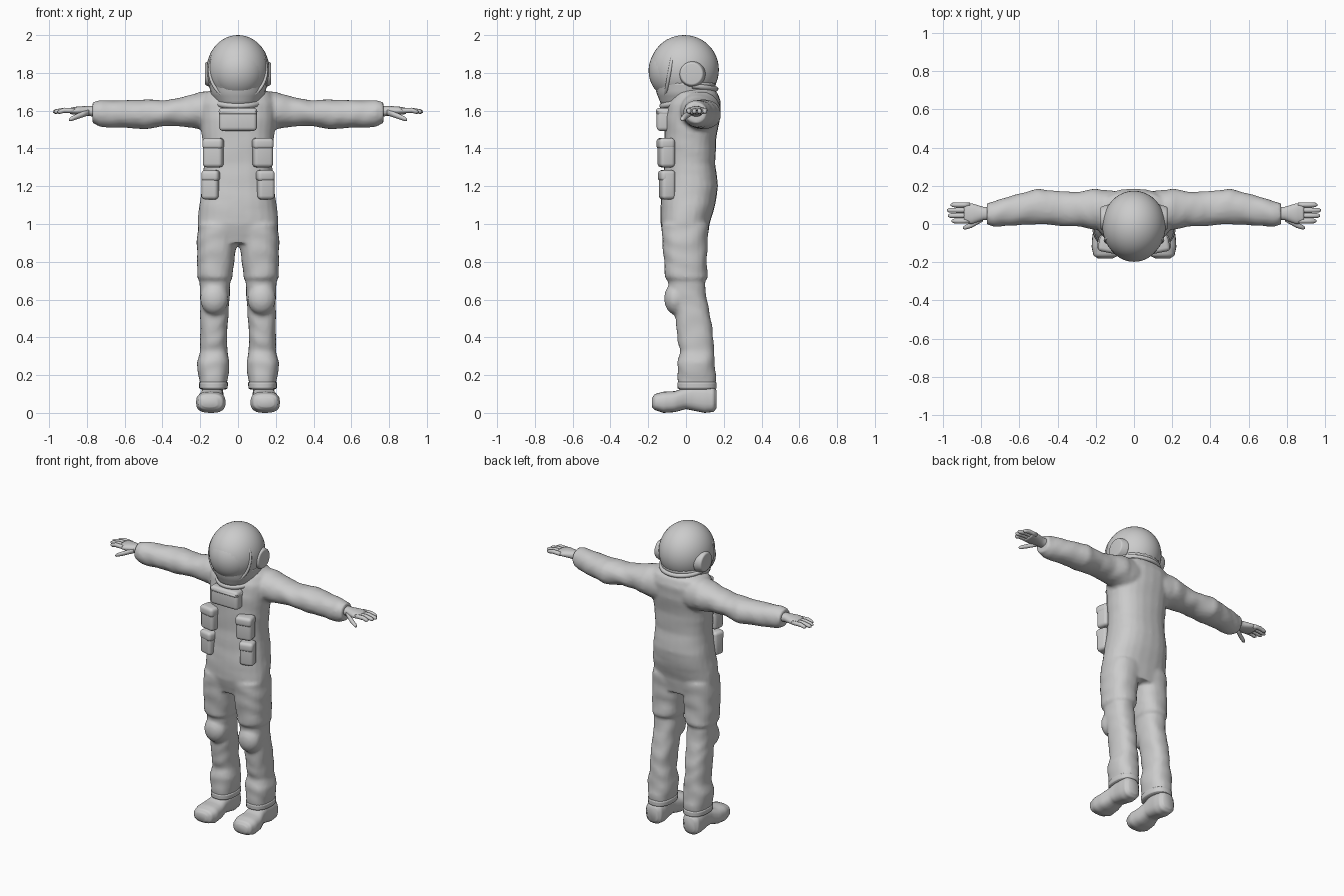
import bpy
import bmesh
from math import sin, cos, pi
from mathutils import Matrix

default_cube = bpy.data.objects.get("Cube")
if default_cube:
    bpy.data.objects.remove(default_cube, do_unlink=True)

# One plain grey for the whole figure
GREY = (0.6, 0.6, 0.6, 1)
suit_grey = bpy.data.materials.new("suit grey")
suit_grey.use_nodes = True
suit_grey.diffuse_color = GREY
suit_grey.node_tree.nodes["Principled BSDF"].inputs["Base Color"].default_value = GREY


def finish(name, bm, voxel=0, smooth=0, mirror=False, bevel=0):
    """Turn a bmesh into a smooth shaded object with its modifiers."""
    bmesh.ops.recalc_face_normals(bm, faces=bm.faces)
    mesh = bpy.data.meshes.new(name)
    bm.to_mesh(mesh)
    bm.free()
    for polygon in mesh.polygons:
        polygon.use_smooth = True
    mesh.materials.append(suit_grey)
    obj = bpy.data.objects.new(name, mesh)
    bpy.context.collection.objects.link(obj)
    if bevel:
        mod = obj.modifiers.new("rounded edges", "BEVEL")
        mod.width, mod.segments = bevel, 4
    if voxel:
        mod = obj.modifiers.new("blend", "REMESH")
        mod.mode, mod.voxel_size, mod.use_smooth_shade = "VOXEL", voxel, True
    if smooth:
        mod = obj.modifiers.new("relax", "SMOOTH")
        mod.factor, mod.iterations = 0.5, smooth
    if mirror:
        obj.modifiers.new("other side", "MIRROR")


def loft(bm, axis, rows, side=1, ripple=0.0, power=2.4, count=24, steps=4):
    """Skin rounded sections; each row is a station and its two spans."""
    dense = []
    for a, b in zip(rows, rows[1:]):
        for k in range(steps):
            dense.append([u + (v - u) * k / steps for u, v in zip(a, b)])
    dense.append(rows[-1])
    rings = []
    for t, u0, u1, v0, v1 in dense:
        ring = []
        for i in range(count):
            angle = 2 * pi * i / count
            c, s = cos(angle), sin(angle)
            fold = 1 + ripple * sin(t * 55 + 2 * sin(angle * 2 + t * 9))
            c = abs(c) ** (2 / power) * (1 if c > 0 else -1) * fold
            s = abs(s) ** (2 / power) * (1 if s > 0 else -1) * fold
            u = (u0 + u1 + (u1 - u0) * c) / 2
            v = (v0 + v1 + (v1 - v0) * s) / 2
            x, y, z = {"x": (t, u, v), "y": (u, t, v), "z": (u, v, t)}[axis]
            ring.append(bm.verts.new((x * side, y, z)))
        rings.append(ring)
    for lower, upper in zip(rings, rings[1:]):
        for i in range(count):
            j = (i + 1) % count
            bm.faces.new((lower[i], lower[j], upper[j], upper[i]))
    bm.faces.new(rings[0])
    bm.faces.new(rings[-1])


def ball(bm, centre, radii):
    matrix = Matrix.Translation(centre) @ Matrix.Diagonal((*radii, 1))
    bmesh.ops.create_uvsphere(bm, u_segments=40, v_segments=24, radius=1, matrix=matrix)


def finger(bm, points):
    """A slim rounded finger; each point is a place and a radius."""
    loft(bm, "x", [(x, y - r, y + r, z - r, z + r) for x, y, z, r in points],
         power=2, count=12, steps=2)


def tube(name, points, radius, cyclic=False):
    curve = bpy.data.curves.new(name, "CURVE")
    curve.dimensions, curve.bevel_depth, curve.bevel_resolution = "3D", radius, 3
    curve.use_fill_caps = True
    spline = curve.splines.new("POLY")
    spline.points.add(len(points) - 1)
    for point, place in zip(spline.points, points):
        point.co = (*place, 1)
    spline.use_cyclic_u = cyclic
    spline.use_smooth = True
    curve.materials.append(suit_grey)
    bpy.context.collection.objects.link(bpy.data.objects.new(name, curve))


# Suit: knee pads, torso, legs and sleeves blended into one skin
suit = bmesh.new()
for side in (1, -1):
    ball(suit, (side * .125, -.055, .605), (.075, .06, .085))
loft(suit, "z", [
    (.9, -.2, .2, -.11, .11), (1, -.215, .215, -.135, .125), (1.1, -.205, .205, -.135, .155),
    (1.2, -.19, .19, -.125, .17), (1.32, -.18, .18, -.115, .155), (1.45, -.19, .19, -.115, .16),
    (1.56, -.2, .2, -.115, .18), (1.64, -.2, .2, -.1, .185), (1.69, -.18, .18, -.07, .17),
    (1.72, -.12, .12, -.05, .14)], ripple=.006)
for side in (1, -1):
    loft(suit, "z", [
        (.14, .06, .2, -.04, .155), (.2, .05, .21, -.045, .16), (.27, .045, .218, -.045, .15),
        (.33, .055, .2, -.03, .15), (.38, .06, .2, -.045, .145), (.45, .055, .2, -.05, .14),
        (.53, .05, .2, -.06, .125), (.6, .045, .2, -.085, .11), (.7, .04, .205, -.095, .1),
        (.715, .03, .215, -.11, .115), (.82, .018, .217, -.118, .11), (.9, .003, .218, -.125, .115),
        (1, -.02, .212, -.13, .12)], side, ripple=.02)
    loft(suit, "x", [
        (.08, -.04, .17, 1.48, 1.7), (.2, -.03, .185, 1.5, 1.7), (.28, -.015, .17, 1.515, 1.675),
        (.38, -.01, .17, 1.52, 1.655), (.5, .0, .185, 1.5, 1.66), (.58, -.005, .165, 1.51, 1.655),
        (.67, -.01, .14, 1.51, 1.655), (.73, -.015, .12, 1.515, 1.655),
        (.77, -.005, .11, 1.535, 1.645)], side, ripple=.02, power=2.1)
finish("suit", suit, voxel=.012, smooth=2)

# Trouser cuff hem
cuff = bmesh.new()
loft(cuff, "z", [(.125, .065, .195, -.035, .15), (.13, .055, .205, -.045, .162),
                 (.16, .053, .207, -.046, .162), (.17, .065, .195, -.035, .15)])
finish("trouser_cuff", cuff, mirror=True)

# Boots with a heel and a turned up toe
boot = bmesh.new()
loft(boot, "y", [
    (-.18, .11, .19, .03, .08), (-.165, .08, .212, .015, .1), (-.12, .066, .222, .0, .112),
    (-.06, .07, .218, .004, .115), (.0, .078, .2, .02, .135), (.04, .078, .196, .012, .15),
    (.1, .075, .198, .0, .15), (.145, .08, .195, .005, .14), (.162, .1, .175, .025, .12)],
    power=2.7)
finish("boot", boot, mirror=True)
ankle = bmesh.new()
loft(ankle, "z", [(.05, .085, .19, -.02, .15), (.18, .075, .19, -.02, .145)])
finish("boot_ankle", ankle, mirror=True)

# Open hand with four fingers and a lowered thumb
hand = bmesh.new()
loft(hand, "x", [(.74, .02, .09, 1.565, 1.625), (.79, .02, .09, 1.572, 1.625),
                 (.85, .0, .108, 1.578, 1.622), (.89, .005, .11, 1.582, 1.614)], power=2.2)
for index, reach in enumerate((.955, .975, .98, .96)):
    y = .016 + index * .028
    finger(hand, [(.86, y, 1.6, .013), (.92, y, 1.602, .0135),
                  (reach - .012, y, 1.595, .012), (reach, y, 1.594, .005)])
finger(hand, [(.79, .03, 1.592, .016), (.85, -.005, 1.57, .015),
              (.885, -.018, 1.556, .012), (.895, -.02, 1.552, .005)])
finish("hand", hand, mirror=True)

# Helmet shell and the flared collar below it
helmet = bmesh.new()
ball(helmet, (0, -.01, 1.817), (.166, .184, .183))
finish("helmet", helmet)
collar = bmesh.new()
loft(collar, "z", [(1.61, -.1, .1, -.1, .12), (1.64, -.12, .12, -.135, .135),
                   (1.69, -.145, .145, -.155, .15), (1.75, -.155, .155, -.17, .16)], power=2)
finish("helmet_collar", collar)

# Visor dome and its rim
visor = bmesh.new()
ball(visor, (0, -.052, 1.812), (.146, .146, .155))
finish("visor", visor)
turn = [2 * pi * i / 40 for i in range(40)]
tube("visor_rim", [(.15 * cos(a), -.085 + .03 * sin(a), 1.815 + .158 * sin(a)) for a in turn],
     .009, cyclic=True)

# Ear caps
ear = bmesh.new()
bmesh.ops.create_cone(ear, cap_ends=True, segments=32, radius1=.075, radius2=.06, depth=.05,
                      matrix=Matrix.Translation((.15, .03, 1.795)) @ Matrix.Rotation(pi / 2, 4, "Y"))
finish("ear_cap", ear, mirror=True, bevel=.008)

# Neck ring and the hose behind the neck
tube("neck_ring", [(.125 * cos(a), .005 + .13 * sin(a), 1.65 + .025 * sin(a)) for a in turn],
     .016, cyclic=True)
tube("nape_hose", [(.145 * cos(a), .01 + .148 * sin(a), 1.735 - .02 * sin(a))
                   for a in turn[1:20]], .014)


def padded_box(name, centre, size, mirror=False, tilt=0):
    bm = bmesh.new()
    matrix = Matrix.Translation(centre) @ Matrix.Rotation(tilt, 4, "Z")
    bmesh.ops.create_cube(bm, size=1, matrix=matrix @ Matrix.Diagonal((*size, 1)))
    finish(name, bm, mirror=mirror, bevel=.02)


# Chest pack and the four pouches with their flaps
padded_box("chest_pack", (0, -.115, 1.55), (.2, .08, .115))
padded_box("chest_pack_lid", (0, -.12, 1.595), (.205, .08, .04))
padded_box("upper_pouch", (.13, -.105, 1.375), (.105, .08, .15), True, .2)
padded_box("upper_pouch_flap", (.13, -.108, 1.425), (.11, .085, .06), True, .2)
padded_box("lower_pouch", (.145, -.1, 1.205), (.09, .075, .15), True, .25)
padded_box("lower_pouch_flap", (.143, -.103, 1.255), (.095, .08, .06), True, .25)
